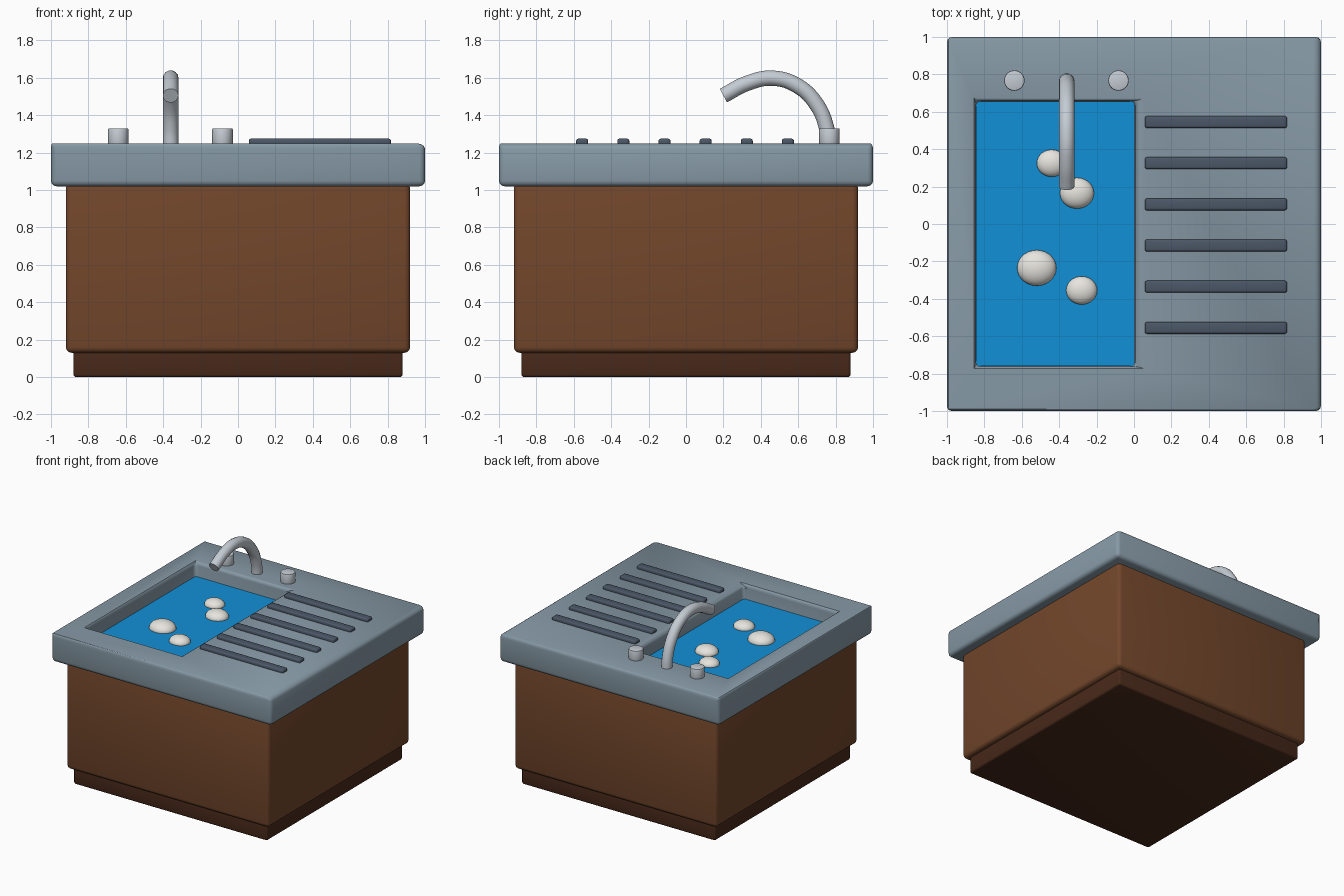
import bpy, bmesh, math

if "Cube" in bpy.data.objects:
    bpy.data.objects.remove(bpy.data.objects["Cube"])


def material(name, rgb):
    m = bpy.data.materials.new(name)
    m.diffuse_color = (*rgb, 1)
    m.use_nodes = True
    m.node_tree.nodes["Principled BSDF"].inputs["Base Color"].default_value = m.diffuse_color
    return m


STONE = material("blue_grey_stone", (0.24, 0.32, 0.38))
WOOD = material("wood", (0.17, 0.062, 0.024))
DARK_WOOD = material("dark_wood", (0.065, 0.022, 0.01))
WATER = material("water", (0.006, 0.28, 0.68))
SLATE = material("slate", (0.07, 0.095, 0.135))
METAL = material("metal", (0.55, 0.6, 0.65))
FOAM = material("foam", (0.8, 0.78, 0.73))


def finish(ob, name, mat, bevel=0.0, segments=3):
    ob.name = name
    ob.data.materials.append(mat)
    bpy.ops.object.select_all(action='DESELECT')
    ob.select_set(True)
    bpy.context.view_layer.objects.active = ob
    if bevel:
        mod = ob.modifiers.new("bevel", 'BEVEL')
        mod.width, mod.segments = bevel, segments
        mod.limit_method, mod.angle_limit = 'ANGLE', math.radians(40)
    bpy.ops.object.convert(target='MESH')
    bpy.ops.object.shade_smooth_by_angle(angle=math.radians(35))
    return bpy.context.view_layer.objects.active


def box(name, lo, hi, mat, bevel=0.0):
    bpy.ops.mesh.primitive_cube_add(size=1, location=[(a + b) / 2 for a, b in zip(lo, hi)])
    ob = bpy.context.object
    ob.scale = [b - a for a, b in zip(lo, hi)]
    bpy.ops.object.transform_apply(location=False, rotation=False, scale=True)
    return finish(ob, name, mat, bevel)


# Cabinet and plinth
box("plinth", (-0.88, -0.88, 0), (0.88, 0.88, 0.16), DARK_WOOD, 0.015)
box("cabinet", (-0.92, -0.92, 0.13), (0.92, 0.92, 1.04), WOOD, 0.03)

# Counter with recessed basin, lofted as a chain of rectangular rings
HX0, HX1, HY0, HY1 = -0.847, 0.007, -0.762, 0.657
rings = [(-1, 1, -1, 1, 1.02), (-1, 1, -1, 1, 1.25),
         (HX0, HX1, HY0, HY1, 1.25), (HX0, HX1, HY0, HY1, 1.06)]
bm = bmesh.new()
loops = [[bm.verts.new((x, y, z)) for x, y in ((x0, y0), (x1, y0), (x1, y1), (x0, y1))]
         for x0, x1, y0, y1, z in rings]
for a, b in zip(loops, loops[1:]):
    for i in range(4):
        j = (i + 1) % 4
        bm.faces.new((a[i], a[j], b[j], b[i]))
bm.faces.new(loops[0][::-1])
bm.faces.new(loops[-1])
bmesh.ops.recalc_face_normals(bm, faces=bm.faces)
mesh = bpy.data.meshes.new("counter")
bm.to_mesh(mesh)
bm.free()
counter = bpy.data.objects.new("counter", mesh)
bpy.context.collection.objects.link(counter)
finish(counter, "counter", STONE, 0.03)

# Water surface
box("water", (HX0 + 0.003, HY0 + 0.003, 1.07), (HX1 - 0.003, HY1 - 0.003, 1.13), WATER)

# Floating foam bubbles
for i, (x, y, r) in enumerate([(-0.44, 0.325, 0.08), (-0.305, 0.165, 0.091),
                               (-0.52, -0.235, 0.105), (-0.28, -0.355, 0.083)]):
    bpy.ops.mesh.primitive_uv_sphere_add(segments=28, ring_count=14, radius=r, location=(x, y, 1.133))
    ob = bpy.context.object
    ob.scale = (1, 0.91, 0.58)
    finish(ob, f"bubble_{i + 1}", FOAM)

# Draining board ribs
for i in range(6):
    y = -0.555 + 0.22 * i
    box(f"drain_rib_{i + 1}", (0.058, y - 0.032, 1.235), (0.818, y + 0.032, 1.275), SLATE, 0.012)

# Tap handles
for side, x in (("left", -0.64), ("right", -0.083)):
    bpy.ops.mesh.primitive_cylinder_add(vertices=28, radius=0.055, depth=0.1, location=(x, 0.767, 1.28))
    finish(bpy.context.object, f"tap_handle_{side}", METAL, 0.007, 2)

# Curved spout
path = [(0.765, 1.22), (0.752, 1.33), (0.70, 1.455), (0.60, 1.555), (0.465, 1.598),
        (0.33, 1.572), (0.20, 1.505)]
curve = bpy.data.curves.new("spout", 'CURVE')
curve.dimensions = '3D'
curve.bevel_depth, curve.bevel_resolution = 0.042, 5
curve.use_fill_caps = True
curve.resolution_u = 6
spline = curve.splines.new('BEZIER')
spline.bezier_points.add(len(path) - 1)
for p, (y, z) in zip(spline.bezier_points, path):
    p.co = (-0.36, y, z)
    p.handle_left_type = p.handle_right_type = 'AUTO'
spout = bpy.data.objects.new("spout", curve)
bpy.context.collection.objects.link(spout)
finish(spout, "spout", METAL)
